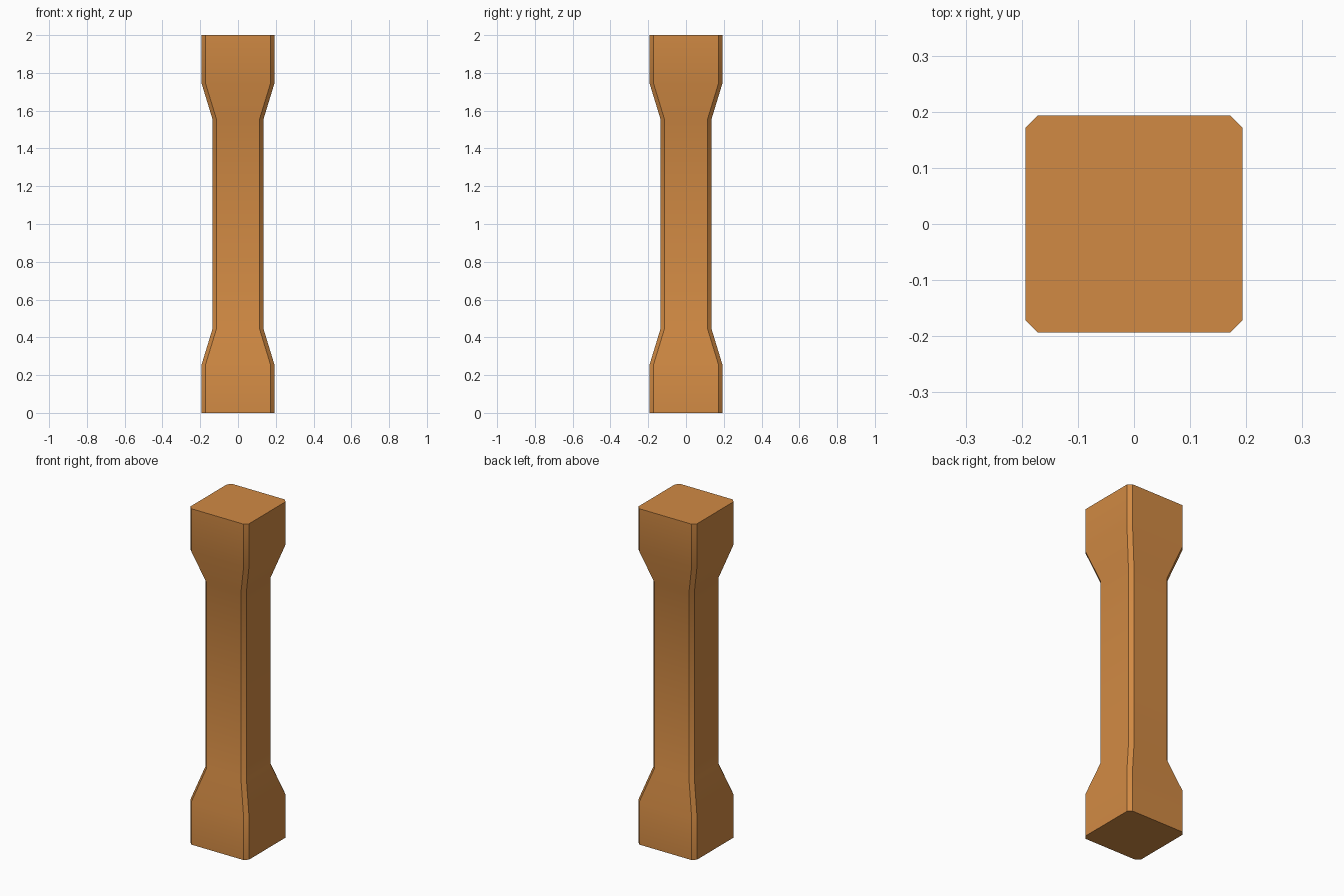
import bpy, bmesh, math

cube = bpy.data.objects.get("Cube")
if cube:
    bpy.data.objects.remove(cube, do_unlink=True)

# Warm wood colour
wood = bpy.data.materials.new("warm_wood")
wood.use_nodes = True
colour = (0.638, 0.254, 0.057, 1)
wood.diffuse_color = colour
wood.node_tree.nodes["Principled BSDF"].inputs["Base Color"].default_value = colour

END, SHAFT, CHAMFER = 0.193, 0.135, 0.021
# Height and half width of each level of the post
LEVELS = [(0, END), (0.255, END), (0.445, SHAFT),
          (1.555, SHAFT), (1.745, END), (2, END)]


def chamfered_square(half):
    """Corners of a square with cut corners, counter-clockwise."""
    inner = half - CHAMFER
    points = []
    for sx, sy in ((1, 1), (-1, 1), (-1, -1), (1, -1)):
        pair = [(sx * half, sy * inner), (sx * inner, sy * half)]
        points += pair if sx * sy > 0 else pair[::-1]
    return points


# Post: stacked rings joined by side faces, closed at both ends
bm = bmesh.new()
rings = [[bm.verts.new((x, y, z)) for x, y in chamfered_square(half)]
         for z, half in LEVELS]
for low, high in zip(rings, rings[1:]):
    for i in range(len(low)):
        j = (i + 1) % len(low)
        bm.faces.new((low[i], low[j], high[j], high[i]))
bm.faces.new(rings[0][::-1])
bm.faces.new(rings[-1])
bmesh.ops.recalc_face_normals(bm, faces=bm.faces)

mesh = bpy.data.meshes.new("post")
bm.to_mesh(mesh)
bm.free()
mesh.materials.append(wood)
post = bpy.data.objects.new("post", mesh)
bpy.context.collection.objects.link(post)

# Soft flares along the height, crisp chamfers and ends
bpy.ops.object.select_all(action="DESELECT")
post.select_set(True)
bpy.context.view_layer.objects.active = post
bpy.ops.object.shade_smooth_by_angle(angle=math.radians(30))
